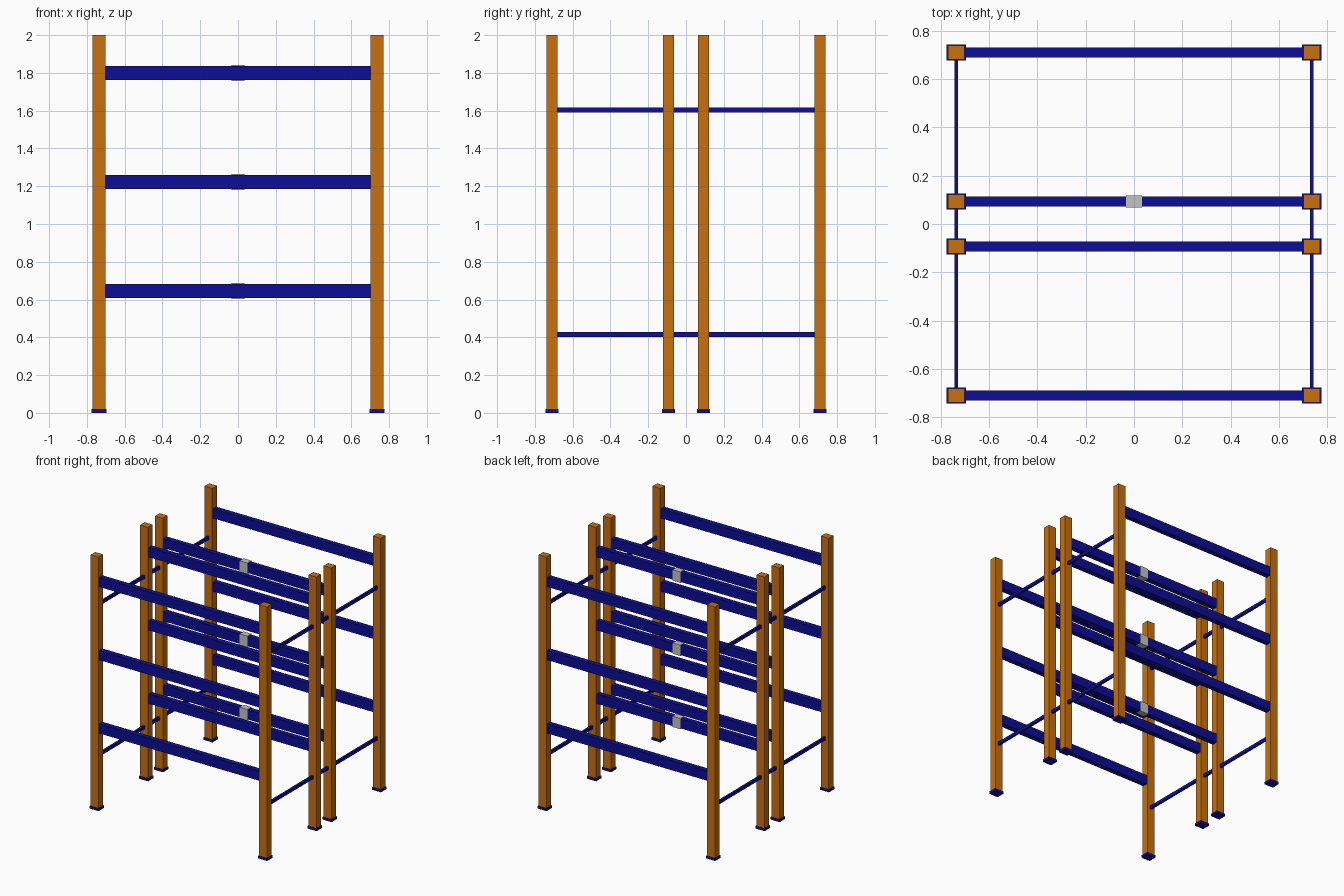
import bpy

cube = bpy.data.objects.get("Cube")
if cube:
    bpy.data.objects.remove(cube, do_unlink=True)


def material(name, rgb):
    m = bpy.data.materials.new(name)
    m.use_nodes = True
    colour = (*rgb, 1)
    m.diffuse_color = colour
    m.node_tree.nodes["Principled BSDF"].inputs["Base Color"].default_value = colour
    return m


orange = material("orange paint", (0.58, 0.165, 0.005))
blue = material("blue paint", (0.004, 0.004, 0.3))
grey = material("light grey", (0.55, 0.55, 0.55))


def box(name, centre, size, mat):
    bpy.ops.mesh.primitive_cube_add(size=1, location=centre)
    ob = bpy.context.object
    ob.name = name
    ob.scale = size
    bpy.ops.object.transform_apply(location=False, rotation=False, scale=True)
    ob.data.materials.append(mat)
    return ob


POST_X = 0.735
POST_W, POST_D = 0.068, 0.058
ROWS = (-0.709, -0.093, 0.093, 0.709)
SHELVES = (0.645, 1.223, 1.80)
BRACES = (0.415, 1.603)
FOOT = 0.02

for y in ROWS:
    # Uprights on foot plates
    for x in (-POST_X, POST_X):
        box("upright", (x, y, 1 + FOOT / 2), (POST_W, POST_D, 2 - FOOT), orange)
        box("foot_plate", (x, y, FOOT / 2), (0.079, 0.067, FOOT), blue)
    # Load beams between the uprights
    for z in SHELVES:
        box("load_beam", (0, y, z), (2 * POST_X - POST_W, 0.042, 0.075), blue)

# Sleeves around the middle of one inner beam on each level
for z in SHELVES:
    box("beam_sleeve", (0, ROWS[2], z), (0.068, 0.05, 0.085), grey)

# Side braces joining neighbouring uprights
for x in (-POST_X, POST_X):
    for z in BRACES:
        for y0, y1 in zip(ROWS, ROWS[1:]):
            length = y1 - y0 - POST_D
            box("side_brace", (x, (y0 + y1) / 2, z), (0.016, length, 0.026), blue)
